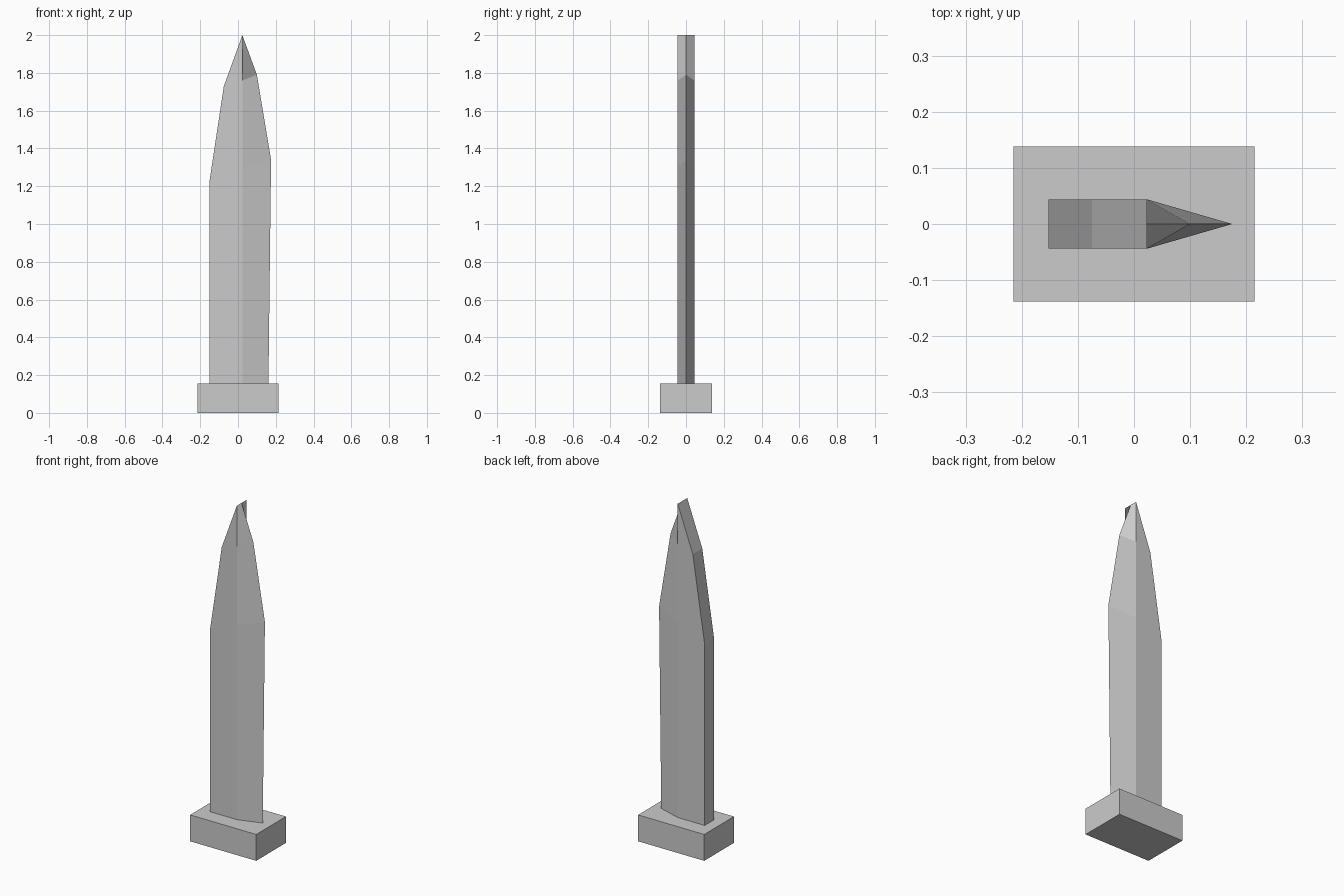
import bpy, bmesh

if "Cube" in bpy.data.objects:
    bpy.data.objects.remove(bpy.data.objects["Cube"])

grey = bpy.data.materials.new("plain grey")
grey.diffuse_color = (0.6, 0.6, 0.6, 1)
grey.use_nodes = True
grey.node_tree.nodes["Principled BSDF"].inputs["Base Color"].default_value = grey.diffuse_color


def finish(name, bm):
    bmesh.ops.recalc_face_normals(bm, faces=bm.faces)
    me = bpy.data.meshes.new(name)
    bm.to_mesh(me)
    bm.free()
    me.materials.append(grey)
    ob = bpy.data.objects.new(name, me)
    bpy.context.collection.objects.link(ob)
    return ob


# Guard block
bm = bmesh.new()
bmesh.ops.create_cube(bm, size=1)
for v in bm.verts:
    v.co = (v.co.x * 0.43, v.co.y * 0.276, (v.co.z + 0.5) * 0.155)
finish("guard", bm)

# Blade: flat spine, flat cheeks, wedge to the cutting edge
HALF, RIDGE = 0.044, 0.023
# each station: spine (x, z), ridge z, cutting edge (x, z)
stations = [
    ((-0.152, 0.15), 0.15, (0.161, 0.15)),
    ((-0.152, 1.22), 1.30, (0.175, 1.34)),
    ((-0.075, 1.73), 1.76, (0.10, 1.79)),
]
bm = bmesh.new()
rings = []
for (sx, sz), rz, (ex, ez) in stations:
    coords = [(sx, -HALF, sz), (RIDGE, -HALF, rz), (ex, 0, ez),
              (RIDGE, HALF, rz), (sx, HALF, sz)]
    rings.append([bm.verts.new(c) for c in coords])
for a, b in zip(rings, rings[1:]):
    for i in range(5):
        j = (i + 1) % 5
        bm.faces.new((a[i], a[j], b[j], b[i]))
bm.faces.new(rings[0][::-1])

# Chisel tip: a short top edge with hollow sides running to the wedge
tip_f, tip_m, tip_b = [bm.verts.new((RIDGE, y, 2.0)) for y in (-HALF, 0, HALF)]
s_f, r_f, edge, r_b, s_b = rings[-1]
bm.faces.new((s_f, r_f, tip_f))
bm.faces.new((s_b, tip_b, r_b))
bm.faces.new((tip_m, tip_f, r_f, edge))
bm.faces.new((tip_m, edge, r_b, tip_b))
bm.faces.new((s_f, tip_f, tip_m, tip_b, s_b))
finish("blade", bm)
